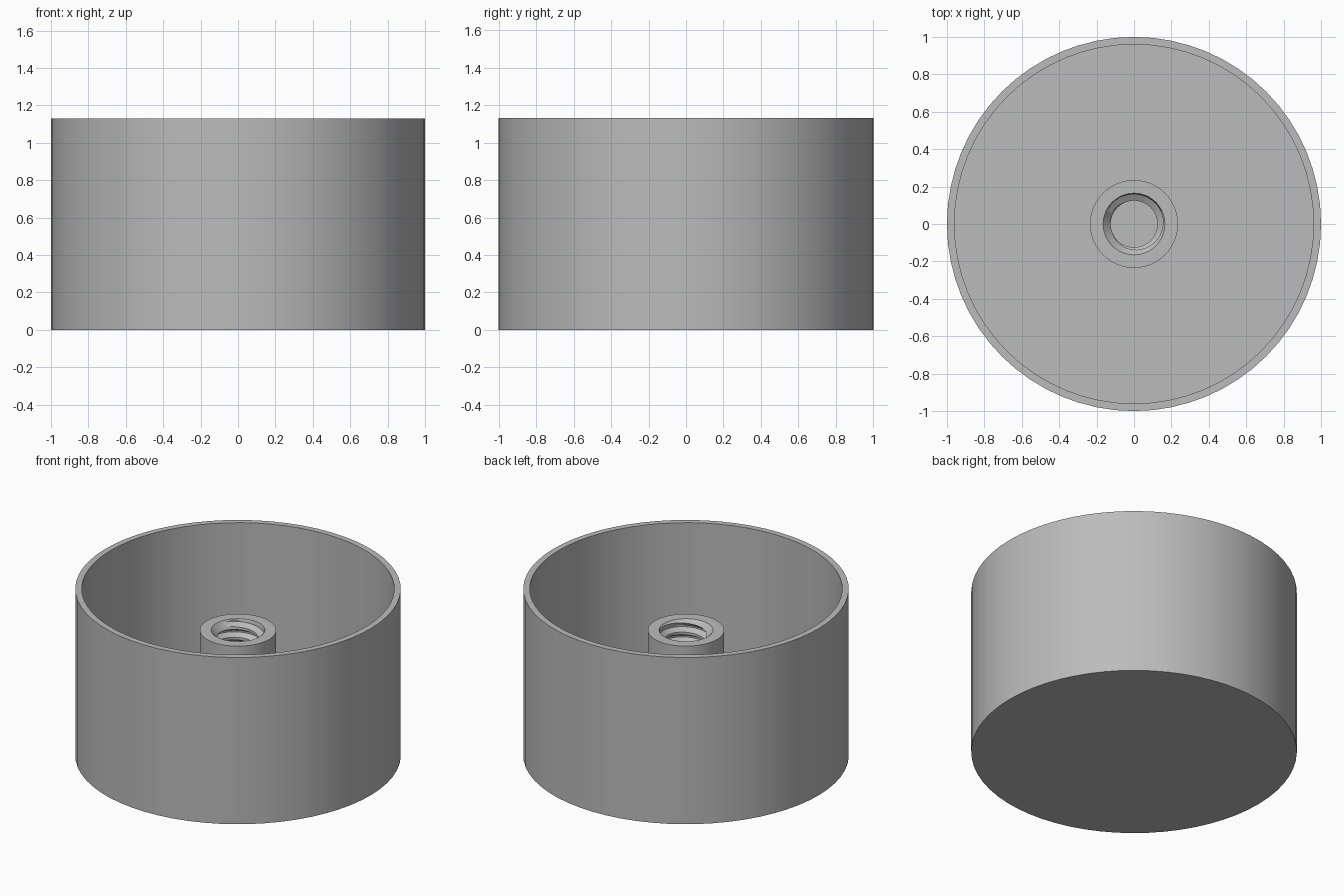
import bpy, bmesh
from math import sin, cos, tau

if "Cube" in bpy.data.objects:
    bpy.data.objects.remove(bpy.data.objects["Cube"], do_unlink=True)

grey = bpy.data.materials.new("plain grey")
grey.use_nodes = True
COLOUR = (0.5, 0.5, 0.5, 1)
grey.diffuse_color = COLOUR
grey.node_tree.nodes["Principled BSDF"].inputs["Base Color"].default_value = COLOUR

HEIGHT, FLOOR, BOSS_TOP = 1.13, 0.04, 0.85
MINOR, MAJOR, PITCH = 0.125, 0.16, 0.07


def finish(name, bm):
    bmesh.ops.remove_doubles(bm, verts=bm.verts, dist=1e-5)
    mesh = bpy.data.meshes.new(name)
    bm.to_mesh(mesh)
    bm.free()
    mesh.materials.append(grey)
    obj = bpy.data.objects.new(name, mesh)
    bpy.context.collection.objects.link(obj)
    return obj


def sweep(bm, columns):
    """Join neighbouring columns of points with quads."""
    cols = [[bm.verts.new(p) for p in col] for col in columns]
    for a, b in zip(cols, cols[1:]):
        for i in range(len(a) - 1):
            bm.faces.new((a[i], b[i], b[i + 1], a[i + 1]))


def lathe(bm, profile, sides):
    sweep(bm, [[(r * cos(tau * k / sides), r * sin(tau * k / sides), z)
                for r, z in profile] for k in range(sides + 1)])


def thread_radius(z, turn):
    """Flat crest, sloped flank, flat root, sloped flank, then a lead-in chamfer."""
    phase = (z / PITCH - turn) % 1
    if phase < 0.25:
        depth = 0
    elif phase < 0.55:
        depth = (phase - 0.25) / 0.3
    elif phase < 0.7:
        depth = 1
    else:
        depth = (1 - phase) / 0.3
    chamfer = MAJOR + 0.005 - (BOSS_TOP - z)
    return max(MINOR + (MAJOR - MINOR) * depth, chamfer)


# Cup: thin round wall with a closed floor
bm = bmesh.new()
lathe(bm, [(1, 0), (1, HEIGHT), (0.96, HEIGHT), (0.96, FLOOR)], 64)
bmesh.ops.remove_doubles(bm, verts=bm.verts, dist=1e-5)
bmesh.ops.holes_fill(bm, edges=[e for e in bm.edges if e.is_boundary], sides=0)
bmesh.ops.recalc_face_normals(bm, faces=bm.faces)
finish("cup", bm)

# Boss: central post with an internal helical thread
bm = bmesh.new()
SIDES = 48
lathe(bm, [(0.235, FLOOR), (0.235, BOSS_TOP), (MAJOR + 0.005, BOSS_TOP)], SIDES)
columns = []
for k in range(SIDES + 1):
    turn = k / SIDES
    column = []
    for ring in range(-2, int(BOSS_TOP / PITCH) + 2):
        for phase in (0, 0.25, 0.55, 0.7):
            z = min(max(PITCH * (ring + phase + turn), FLOOR), BOSS_TOP)
            r = thread_radius(z, turn)
            column.append((r * cos(tau * turn), r * sin(tau * turn), z))
    columns.append(column[::-1])
sweep(bm, columns)
bmesh.ops.dissolve_degenerate(bm, dist=1e-5, edges=bm.edges)
finish("threaded_boss", bm)

# Smooth round walls, crisp rims
for name in ("cup", "threaded_boss"):
    bpy.ops.object.select_all(action="DESELECT")
    obj = bpy.data.objects[name]
    obj.select_set(True)
    bpy.context.view_layer.objects.active = obj
    bpy.ops.object.shade_smooth_by_angle(angle=0.5)
